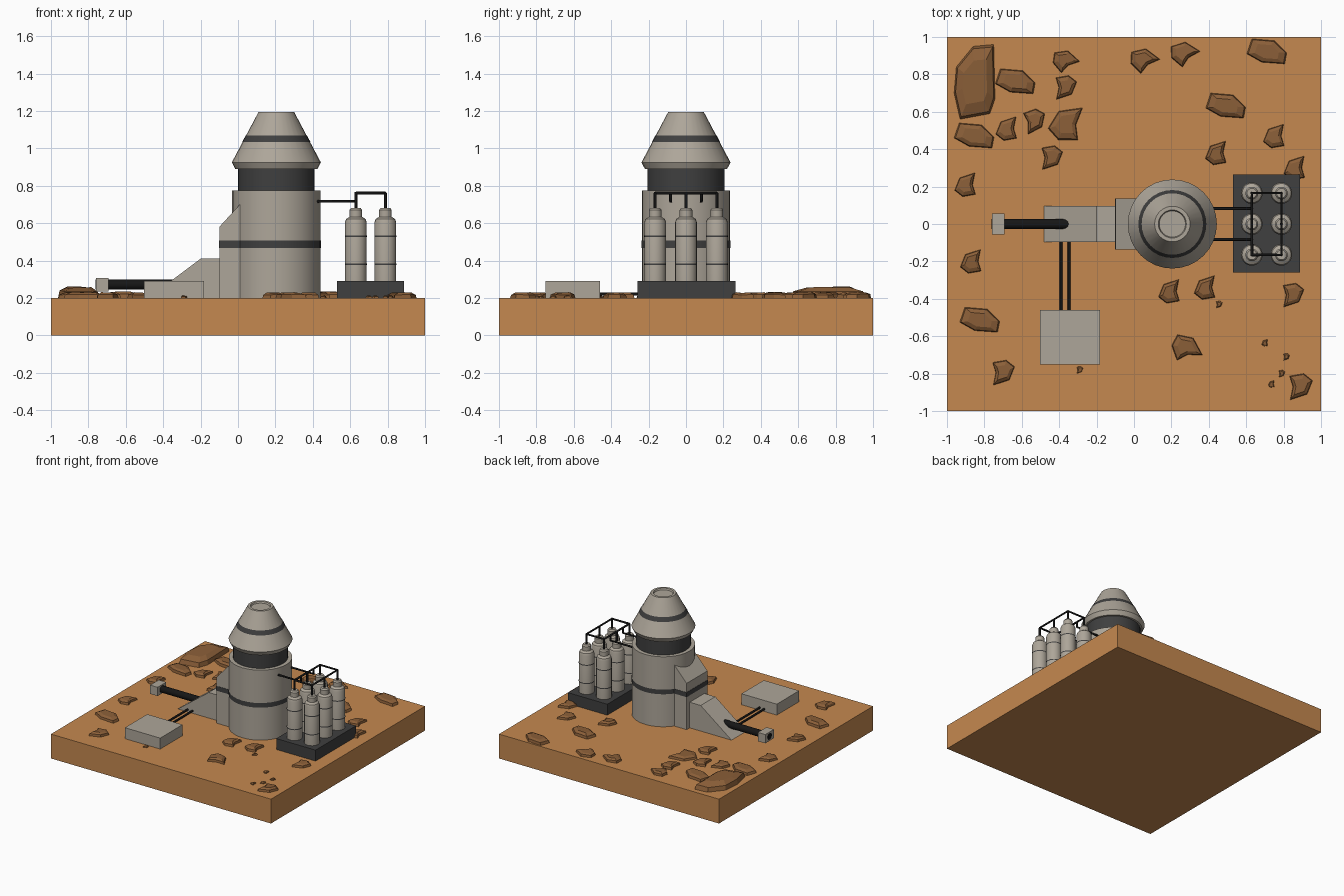
import bpy, bmesh, math, random
from mathutils import Vector

if "Cube" in bpy.data.objects:
    bpy.data.objects.remove(bpy.data.objects["Cube"])

random.seed(4)

def material(name, rgb):
    m = bpy.data.materials.new(name)
    m.diffuse_color = (*rgb, 1)
    m.use_nodes = True
    m.node_tree.nodes["Principled BSDF"].inputs["Base Color"].default_value = m.diffuse_color
    return m

SAND = material("sand", (0.56, 0.25, 0.08))
ROCK = material("rock", (0.26, 0.115, 0.04))
HULL = material("hull", (0.42, 0.38, 0.32))
DARK = material("dark_metal", (0.05, 0.05, 0.05))
PIPE = material("pipe_black", (0.008, 0.008, 0.008))

def finish(name, bm, mat, smooth=False):
    bmesh.ops.recalc_face_normals(bm, faces=bm.faces)
    me = bpy.data.meshes.new(name)
    bm.to_mesh(me)
    bm.free()
    ob = bpy.data.objects.new(name, me)
    bpy.context.collection.objects.link(ob)
    me.materials.append(mat)
    if smooth:
        bpy.ops.object.select_all(action='DESELECT')
        ob.select_set(True)
        bpy.context.view_layer.objects.active = ob
        bpy.ops.object.shade_smooth_by_angle(angle=math.radians(25))
    return ob

def box(name, x0, x1, y0, y1, z0, z1, mat):
    prism(name, [(x0, z0), (x1, z0), (x1, z1), (x0, z1)], y0, y1, mat)

def prism(name, xz, y0, y1, mat):
    """Side profile in x/z, extruded along y."""
    bm = bmesh.new()
    face = bm.faces.new([bm.verts.new((x, y0, z)) for x, z in xz])
    ext = bmesh.ops.extrude_face_region(bm, geom=[face])["geom"]
    bmesh.ops.translate(bm, vec=(0, y1 - y0, 0),
                        verts=[v for v in ext if isinstance(v, bmesh.types.BMVert)])
    finish(name, bm, mat)

def lathe(name, cx, cy, profile, mat, sides=32):
    """Radius/height profile turned about a vertical axis."""
    bm = bmesh.new()
    vs = [bm.verts.new((cx + r, cy, z)) for r, z in profile]
    edges = [bm.edges.new(p) for p in zip(vs, vs[1:])]
    bmesh.ops.spin(bm, geom=vs + edges, cent=(cx, cy, 0), axis=(0, 0, 1),
                   angle=math.tau, steps=sides, use_merge=True)
    bmesh.ops.remove_doubles(bm, verts=bm.verts, dist=1e-5)
    finish(name, bm, mat, True)

def pipes(name, paths, radius, res=2):
    cu = bpy.data.curves.new(name, 'CURVE')
    cu.dimensions = '3D'
    cu.bevel_depth, cu.bevel_resolution, cu.use_fill_caps = radius, res, True
    for path in paths:
        sp = cu.splines.new('POLY')
        sp.points.add(len(path) - 1)
        for p, co in zip(sp.points, path):
            p.co = (*co, 1)
    cu.materials.append(PIPE)
    bpy.context.collection.objects.link(bpy.data.objects.new(name, cu))

def rock(name, outline, x, y, scale, angle, height):
    """Faceted stone: outline rings that shrink upwards."""
    bm = bmesh.new()
    a = math.radians(angle)
    rings = []
    for s, h in ((1.0, 0.0), (0.93, 0.6), (0.6, 0.95)):
        ring = []
        for px, py in outline:
            qx, qy = px * s * scale, py * s * scale
            z = 0.199 + height * h * (random.uniform(0.85, 1.05) if h else 1)
            ring.append(bm.verts.new((x + qx * math.cos(a) - qy * math.sin(a),
                                      y + qx * math.sin(a) + qy * math.cos(a), z)))
        rings.append(ring)
    n = len(outline)
    for lo, hi in zip(rings, rings[1:]):
        for i in range(n):
            bm.faces.new((lo[i], lo[(i + 1) % n], hi[(i + 1) % n], hi[i]))
    bm.faces.new(rings[0][::-1])
    bm.faces.new(rings[-1])
    finish(name, bm, ROCK)

# Ground slab
box("ground_slab", -1, 1, -1, 1, 0, 0.2, SAND)

# Tower: drum, neck, conical head and dark bands
TX = 0.205
lathe("tower_drum", TX, 0, [(0, 0.2), (0.236, 0.2), (0.236, 0.775), (0, 0.775)], HULL)
lathe("tower_neck", TX, 0, [(0.205, 0.77), (0.205, 0.895)], DARK)
cone = lambda z: 0.238 - (z - 0.925) * 0.53
lathe("tower_head", TX, 0, [(0, 0.89), (0.22, 0.89), (0.238, 0.925), (cone(1.195), 1.195),
                           (0.075, 1.195), (0.07, 1.183), (0, 1.183)], HULL)
lathe("head_band", TX, 0, [(cone(z) + 0.002, z) for z in (1.035, 1.068)], DARK)
lathe("drum_band", TX, 0, [(0.238, 0.468), (0.238, 0.506)], DARK)

# Stepped buttress and its band
prism("upper_buttress", [(-0.1, 0.2), (0.1, 0.2), (0.1, 0.7), (0.01, 0.7), (-0.1, 0.58)],
      -0.135, 0.135, HULL)
box("buttress_band", -0.102, 0.05, -0.137, 0.137, 0.468, 0.506, DARK)
prism("lower_buttress", [(-0.48, 0.2), (-0.05, 0.2), (-0.05, 0.41), (-0.2, 0.41)],
      -0.095, 0.095, HULL)

# Outlet pipe with end block
pipes("outlet_pipe", [[(-0.762, 0, 0.271), (-0.3, 0, 0.271)]], 0.027, 4)
box("outlet_block", -0.76, -0.692, -0.056, 0.056, 0.234, 0.306, HULL)

# Side box and its twin feed pipes
box("side_box", -0.503, -0.182, -0.75, -0.46, 0.2, 0.29, HULL)
pipes("feed_pipes", [[(x, -0.48, 0.22), (x, -0.05, 0.22)] for x in (-0.39, -0.347)], 0.008)

# Tank rack
box("tank_base", 0.53, 0.887, -0.26, 0.265, 0.2, 0.29, DARK)
risers = []
for x in (0.63, 0.788):
    for y in (-0.165, 0, 0.165):
        lathe("tank", x, y, [(0.058, 0.285), (0.058, 0.605), (0.052, 0.622), (0.034, 0.634),
                             (0.034, 0.67), (0.026, 0.681), (0, 0.681)], HULL, 20)
        for z in (0.38, 0.53):
            lathe("tank_band", x, y, [(0.0592, z - 0.004), (0.0592, z + 0.004)], DARK, 20)
        risers.append([(x, y, 0.67), (x, y, 0.76)])
loop = [(0.63, -0.165), (0.788, -0.165), (0.788, 0.165), (0.63, 0.165), (0.63, -0.165)]
links = [[(0.42, y, 0.717), (0.63, y, 0.717), (0.63, y, 0.76)] for y in (-0.082, 0.082)]
pipes("tank_manifold", risers + links + [[(x, y, 0.76) for x, y in loop]], 0.008)

# Rocks: one big boulder, long stones, bean-shaped stones and pebbles
BIG = [(-.1, .08), (-.01, .19), (.1, .2), (.107, -.09), (.08, -.17), (-.08, -.2), (-.112, -.06)]
LONG = [(-.08, .07), (.04, .06), (.107, -.005), (.096, -.064), (-.027, -.055), (-.107, -.01)]
BEAN = [(-.059, -.03), (-.032, .037), (.05, .064), (.037, 0), (.053, -.052), (-.016, -.064)]
rock("boulder", BIG, -0.85, 0.76, 1, 0, 0.066)
for x, y in ((-0.635, 0.76), (0.49, 0.63), (0.71, 0.92), (-0.855, 0.47), (-0.825, -0.515)):
    rock("long_stone", LONG, x, y, 1, 0, 0.036)
for x, y, s, a in ((-0.9, 0.21, 1, 0), (-0.87, -0.2, 1, 0), (-0.68, 0.51, 1, 0), (0.44, 0.38, 1, 0),
                   (0.75, 0.47, 1, 0), (0.19, -0.36, 1, 0), (0.38, -0.34, 1, 0), (0.86, 0.3, 1, 0),
                   (-0.365, 0.54, 1.5, -10), (-0.44, 0.355, 1, 180), (-0.365, 0.73, 1, 180),
                   (-0.53, 0.55, 1, 190), (0.85, -0.38, 1, 180), (0.89, -0.87, 1.1, 180),
                   (-0.7, -0.795, 1.05, 180), (-0.37, 0.88, 1, -60), (0.05, 0.885, 1.1, -55),
                   (0.265, 0.92, 1.1, -50), (0.28, -0.655, 1.2, -80), (0.455, -0.43, .3, 180),
                   (-0.29, -0.78, .3, 180), (0.7, -0.635, .3, 0), (0.815, -0.71, .3, 180),
                   (0.79, -0.8, .3, 180), (0.735, -0.855, .3, 0)):
    rock("stone" if s > 0.5 else "pebble", BEAN, x, y, s, a, 0.032 if s > 0.5 else 0.014)
